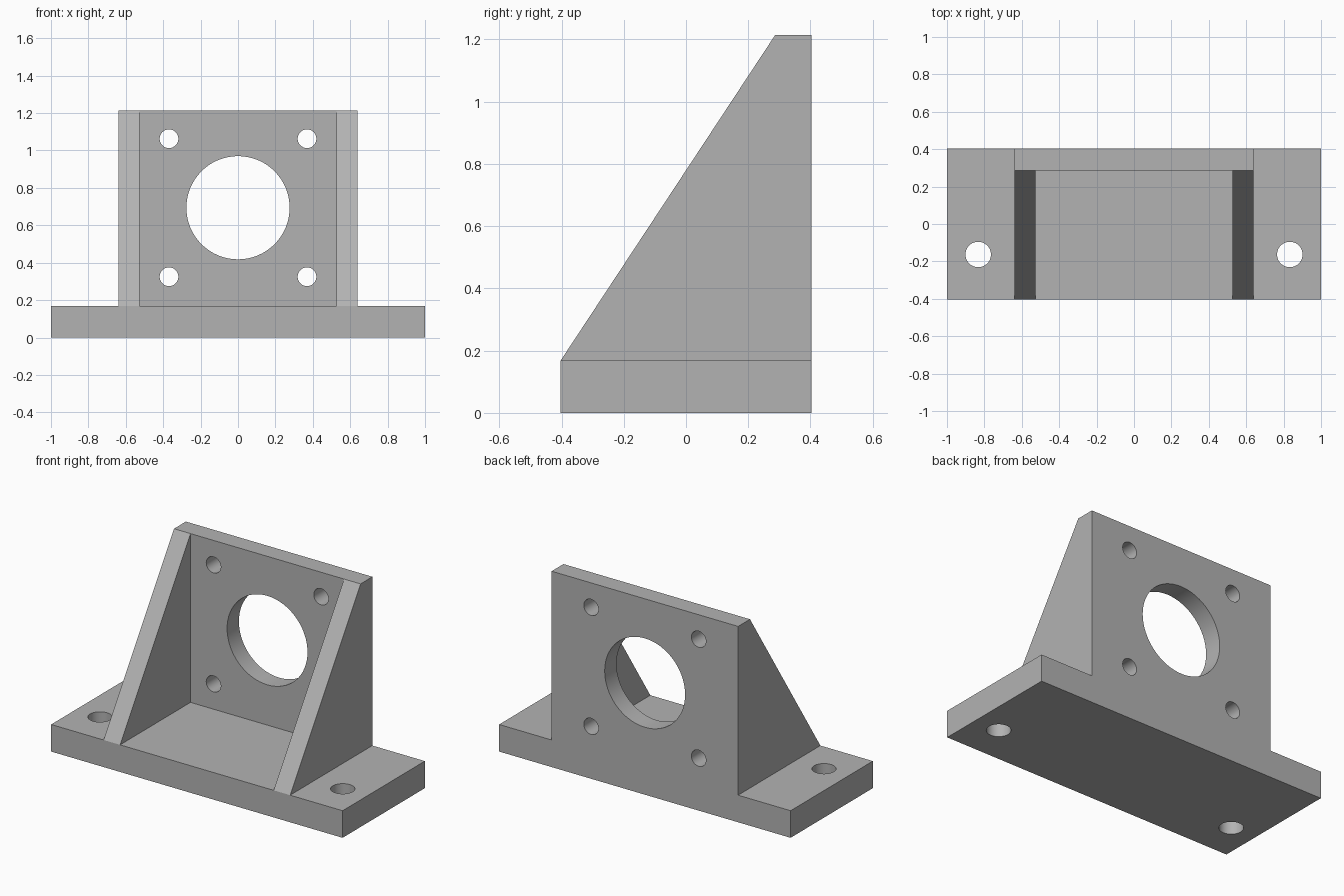
import bpy
import bmesh
from math import pi

cube = bpy.data.objects.get("Cube")
if cube:
    bpy.data.objects.remove(cube, do_unlink=True)

# Single grey material
grey = bpy.data.materials.new("machined grey")
grey.use_nodes = True
colour = (0.45, 0.45, 0.45, 1)
grey.diffuse_color = colour
grey.node_tree.nodes["Principled BSDF"].inputs["Base Color"].default_value = colour

DEPTH = 0.403        # half depth of the bracket
BASE_TOP = 0.168
TOP = 1.215
HALF_WIDTH = 0.64    # half width of the upright
RIB_IN = 0.527       # inner side of each rib
WALL_FRONT = 0.287


def extrude_x(name, profile, x0, x1):
    """Prism with a (y, z) profile running from x0 to x1."""
    bm = bmesh.new()
    face = bm.faces.new([bm.verts.new((x0, y, z)) for y, z in profile])
    new = bmesh.ops.extrude_face_region(bm, geom=[face])["geom"]
    verts = [v for v in new if isinstance(v, bmesh.types.BMVert)]
    bmesh.ops.translate(bm, verts=verts, vec=(x1 - x0, 0, 0))
    bmesh.ops.recalc_face_normals(bm, faces=bm.faces)
    mesh = bpy.data.meshes.new(name)
    bm.to_mesh(mesh)
    bm.free()
    mesh.materials.append(grey)
    obj = bpy.data.objects.new(name, mesh)
    bpy.context.collection.objects.link(obj)
    return obj


def box(name, x, y0, y1, z0, z1):
    return extrude_x(name, [(y0, z0), (y1, z0), (y1, z1), (y0, z1)], -x, x)


def drill(target, radius, location, along_y=False):
    """Cut a round through hole."""
    bpy.ops.mesh.primitive_cylinder_add(
        vertices=64, radius=radius, depth=0.5, location=location,
        rotation=(pi / 2 if along_y else 0, 0, 0))
    cutter = bpy.context.object
    cutter.name = "hole_cutter"
    cutter.data.materials.append(grey)
    cutter.hide_render = True
    cutter.hide_set(True)
    cutter.display_type = 'WIRE'
    mod = target.modifiers.new("hole", 'BOOLEAN')
    mod.operation = 'DIFFERENCE'
    mod.solver = 'EXACT'
    mod.object = cutter


def finish(obj):
    """Apply the holes, drop the cutters and smooth the bores."""
    bpy.ops.object.select_all(action='DESELECT')
    bpy.context.view_layer.objects.active = obj
    obj.select_set(True)
    for mod in list(obj.modifiers):
        cutter = mod.object
        bpy.ops.object.modifier_apply(modifier=mod.name)
        bpy.data.objects.remove(cutter, do_unlink=True)
    bpy.ops.object.shade_smooth_by_angle(angle=pi / 6)


# Base plate with two mounting holes
base = box("base_plate", 1, -DEPTH, DEPTH, 0, BASE_TOP)
for side in (-1, 1):
    drill(base, 0.068, (side * 0.833, -0.163, BASE_TOP / 2))
finish(base)

# Upright plate with a large bore and four bolt holes
wall = box("upright_plate", HALF_WIDTH, WALL_FRONT, DEPTH, BASE_TOP, TOP)
wall_y = (WALL_FRONT + DEPTH) / 2
bore_z = 0.694
drill(wall, 0.276, (0, wall_y, bore_z), True)
for sx in (-1, 1):
    for sz in (-1, 1):
        drill(wall, 0.05, (sx * 0.369, wall_y, bore_z + sz * 0.369), True)
finish(wall)

# Triangular side ribs
gusset = [(-DEPTH, BASE_TOP), (WALL_FRONT, BASE_TOP), (WALL_FRONT, TOP)]
extrude_x("right_rib", gusset, -HALF_WIDTH, -RIB_IN)
extrude_x("left_rib", gusset, RIB_IN, HALF_WIDTH)
